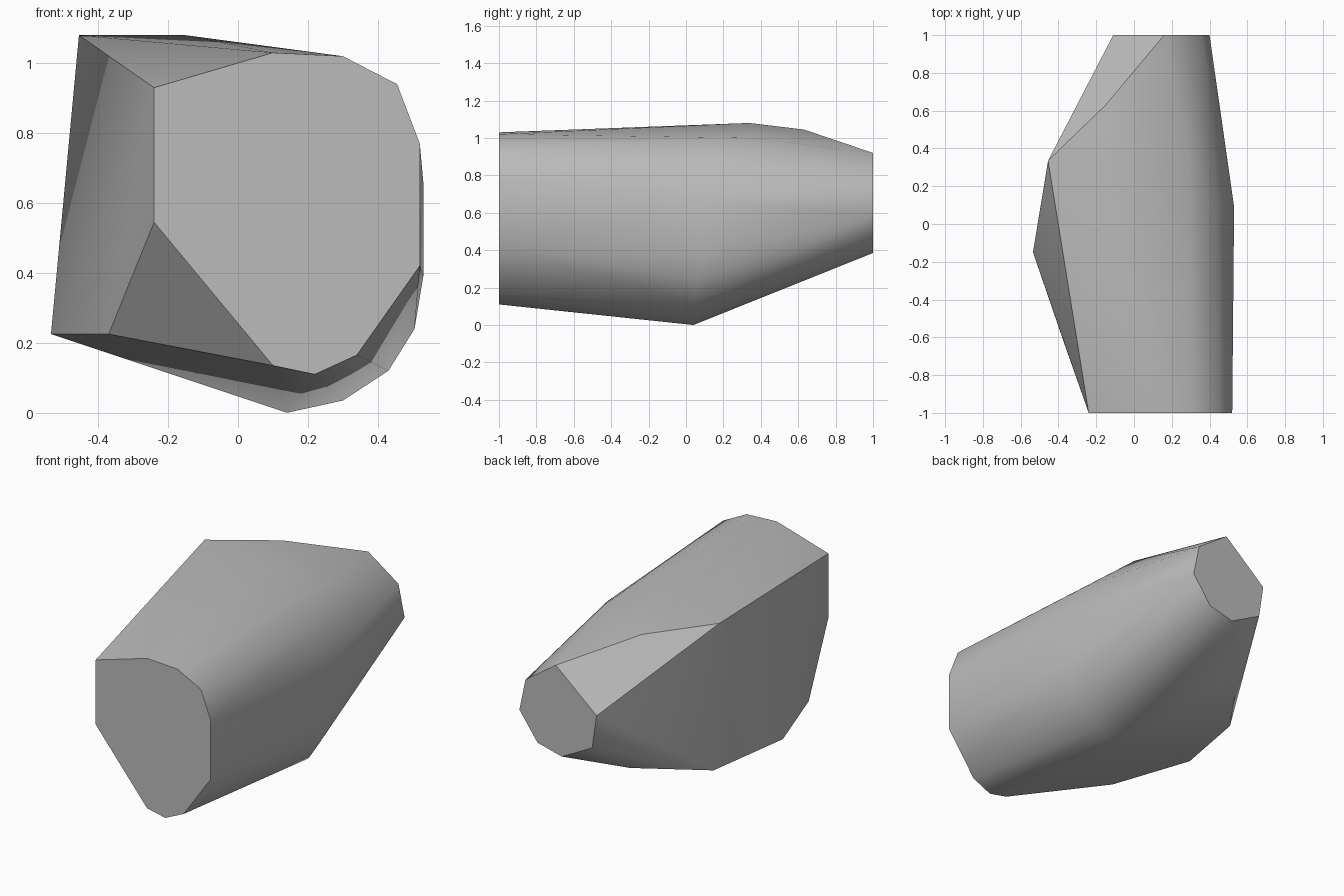
import bpy
import bmesh
import math

# Remove the default cube only
default_cube = bpy.data.objects.get("Cube")
if default_cube:
    bpy.data.objects.remove(default_cube, do_unlink=True)


def make_material(name, color):
    material = bpy.data.materials.new(name)
    material.use_nodes = True
    material.diffuse_color = color
    material.node_tree.nodes["Principled BSDF"].inputs["Base Color"].default_value = color
    return material


def cap_points(profile, depth):
    """Place an (x, z) end profile at the given y position."""
    return [(x, depth, z) for x, z in profile]


# Flat front end, clockwise from the upper left corner
front_profile = [
    (-.24, .93), (.1, 1.03), (.3, 1.02), (.455, .94), (.52, .77),
    (.52, .42), (.34, .165), (.22, .11), (.1, .135), (-.24, .545),
]

# Smaller flat back end
back_profile = [
    (.16, .92), (.36, .78), (.4, .59), (.28, .425),
    (.12, .385), (-.08, .49), (-.11, .69),
]

# Sharp corners of the broad chiselled side
chiselled_side = [
    (-.455, .335, 1.08), (-.535, -.15, .225), (-.37, -.63, .225),
    (-.42, .34, .195), (-.15, .74, .29),
]

# Crown running back along the top
crown = [(-.15, .34, 1.08), (-.15, .63, 1.045), (.29, .35, 1), (.45, .1, .88)]

# Rounded belly and bulging side at the middle
rounded_side = [
    (.53, .09, .66), (.53, .09, .39), (.505, .06, .24),
    (.43, .05, .12), (.3, .04, .035), (.14, .04, 0),
]

# Wrap one tight skin around all sections
bm = bmesh.new()
sections = (cap_points(front_profile, -1), cap_points(back_profile, 1),
            chiselled_side, crown, rounded_side)
for section in sections:
    for point in section:
        bm.verts.new(point)
hull = bmesh.ops.convex_hull(bm, input=bm.verts[:])
loose = {v for v in hull["geom_interior"] + hull["geom_unused"]
         if isinstance(v, bmesh.types.BMVert)}
bmesh.ops.delete(bm, geom=list(loose), context="VERTS")

# Join coplanar triangles into clean facets
bmesh.ops.dissolve_limit(bm, angle_limit=math.radians(1),
                         verts=bm.verts[:], edges=bm.edges[:])
bmesh.ops.recalc_face_normals(bm, faces=bm.faces[:])

mesh = bpy.data.meshes.new("faceted_block")
bm.to_mesh(mesh)
bm.free()
mesh.materials.append(make_material("stone_grey", (.5, .5, .5, 1)))
block = bpy.data.objects.new("faceted_block", mesh)
bpy.context.collection.objects.link(block)

# Smooth the rounded side while keeping chiselled edges crisp
bpy.ops.object.select_all(action="DESELECT")
block.select_set(True)
bpy.context.view_layer.objects.active = block
bpy.ops.object.shade_smooth_by_angle(angle=math.radians(30))
